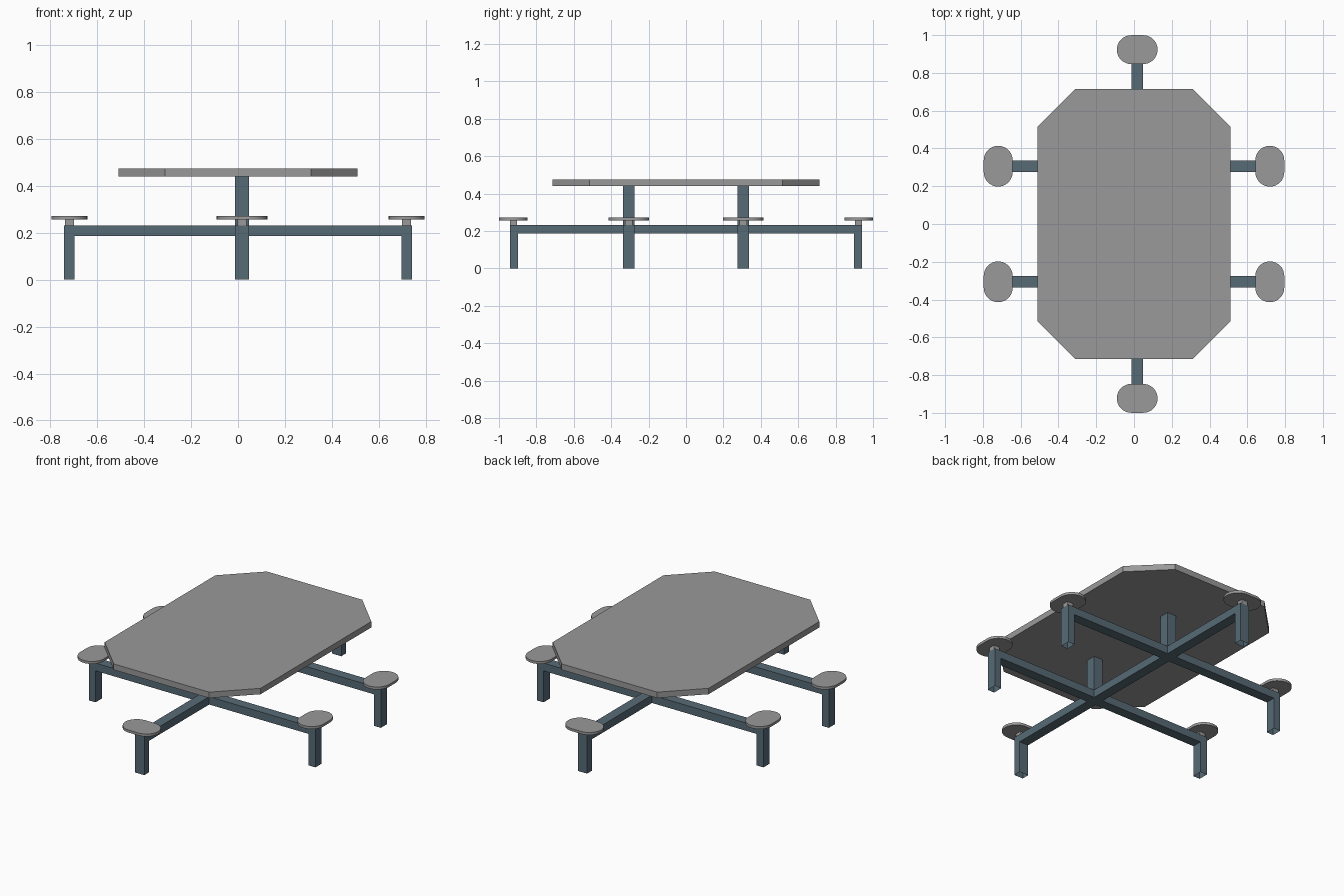
import bpy, bmesh, math
from mathutils import Matrix, Vector

if "Cube" in bpy.data.objects:
    bpy.data.objects.remove(bpy.data.objects["Cube"])

OFF = 0.017     # slight sideways offset of the long beam
ROW = 0.306     # y of the two cross beams
TUBE = 0.059    # tube width


def material(name, color):
    m = bpy.data.materials.new(name)
    m.diffuse_color = (*color, 1)
    m.use_nodes = True
    m.node_tree.nodes["Principled BSDF"].inputs["Base Color"].default_value = m.diffuse_color
    return m


steel = material("blue_steel", (0.095, 0.145, 0.18))
grey = material("mid_grey", (0.32, 0.32, 0.32))


def prism(name, pts, depth, matrix, mat=grey, open_test=None, smooth=False):
    """Extrude a 2D outline along local z, place it by matrix."""
    bm = bmesh.new()
    face = bm.faces.new([bm.verts.new((x, y, 0)) for x, y in pts])
    ext = bmesh.ops.extrude_face_region(bm, geom=[face], use_keep_orig=True)
    verts = [g for g in ext["geom"] if isinstance(g, bmesh.types.BMVert)]
    bmesh.ops.translate(bm, verts=verts, vec=(0, 0, depth))
    bmesh.ops.recalc_face_normals(bm, faces=bm.faces)
    bm.transform(matrix)
    if open_test:
        bm.normal_update()
        gone = [f for f in bm.faces if open_test(f)]
        bmesh.ops.delete(bm, geom=gone, context='FACES_ONLY')
    me = bpy.data.meshes.new(name)
    bm.to_mesh(me)
    bm.free()
    ob = bpy.data.objects.new(name, me)
    bpy.context.collection.objects.link(ob)
    me.materials.append(mat)
    if smooth:
        bpy.ops.object.select_all(action='DESELECT')
        ob.select_set(True)
        bpy.context.view_layer.objects.active = ob
        bpy.ops.object.shade_smooth_by_angle(angle=math.radians(30))
    return ob


def rect(w, d):
    return [(-w/2, -d/2), (w/2, -d/2), (w/2, d/2), (-w/2, d/2)]


def at(x, y, z, turn=0):
    return Matrix.Translation((x, y, z)) @ Matrix.Rotation(turn, 4, 'Z')


def beam_frame(name, half, x, y, turn):
    """Beam with a leg at each end, open at the feet."""
    i = half - 0.044
    pts = [(-half, 0), (-half, 0.232), (half, 0.232), (half, 0),
           (i, 0), (i, 0.186), (-i, 0.186), (-i, 0)]
    m = at(x, y, 0, turn) @ Matrix.Translation((0, TUBE/2, 0)) \
        @ Matrix.Rotation(math.pi/2, 4, 'X')
    prism(name, pts, TUBE, m, steel,
          lambda f: f.calc_center_median().z < 0.001)


def seat(name, x, y, turn):
    """Stadium-shaped seat, long along local x, on a short stem."""
    r, s, n = 0.0765, 0.0315, 16
    pts = []
    for side in (1, -1):
        for k in range(n + 1):
            a = -math.pi/2 + math.pi*k/n
            pts.append((side*(s + r*math.cos(a)), side*r*math.sin(a)))
    prism(name, pts, 0.015, at(x, y, 0.257, turn), smooth=True)
    prism(name + "_stem", rect(0.038, 0.038), 0.027, at(x, y, 0.231, turn))


# Table top with clipped corners
X, Y, cx, cy = 0.51, 0.715, 0.312, 0.517
prism("table_top", [(cx, -Y), (X, -cy), (X, cy), (cx, Y),
                    (-cx, Y), (-X, cy), (-X, -cy), (-cx, -Y)],
      0.035, at(0, 0, 0.44))

# Long beam and end seats
beam_frame("long_beam", 0.942, OFF, 0, math.pi/2)
for name, s in (("front", -1), ("back", 1)):
    seat(name + "_end_seat", OFF, s*0.923, 0)
    # Cross beams, posts and side seats
    beam_frame(name + "_cross_beam", 0.741, 0, s*ROW, 0)
    prism(name + "_post", rect(TUBE, TUBE), 0.21, at(OFF, s*ROW, 0.231), steel)
    for side, t in (("left", -1), ("right", 1)):
        seat(f"{name}_{side}_seat", t*0.719, s*ROW, math.pi/2)
